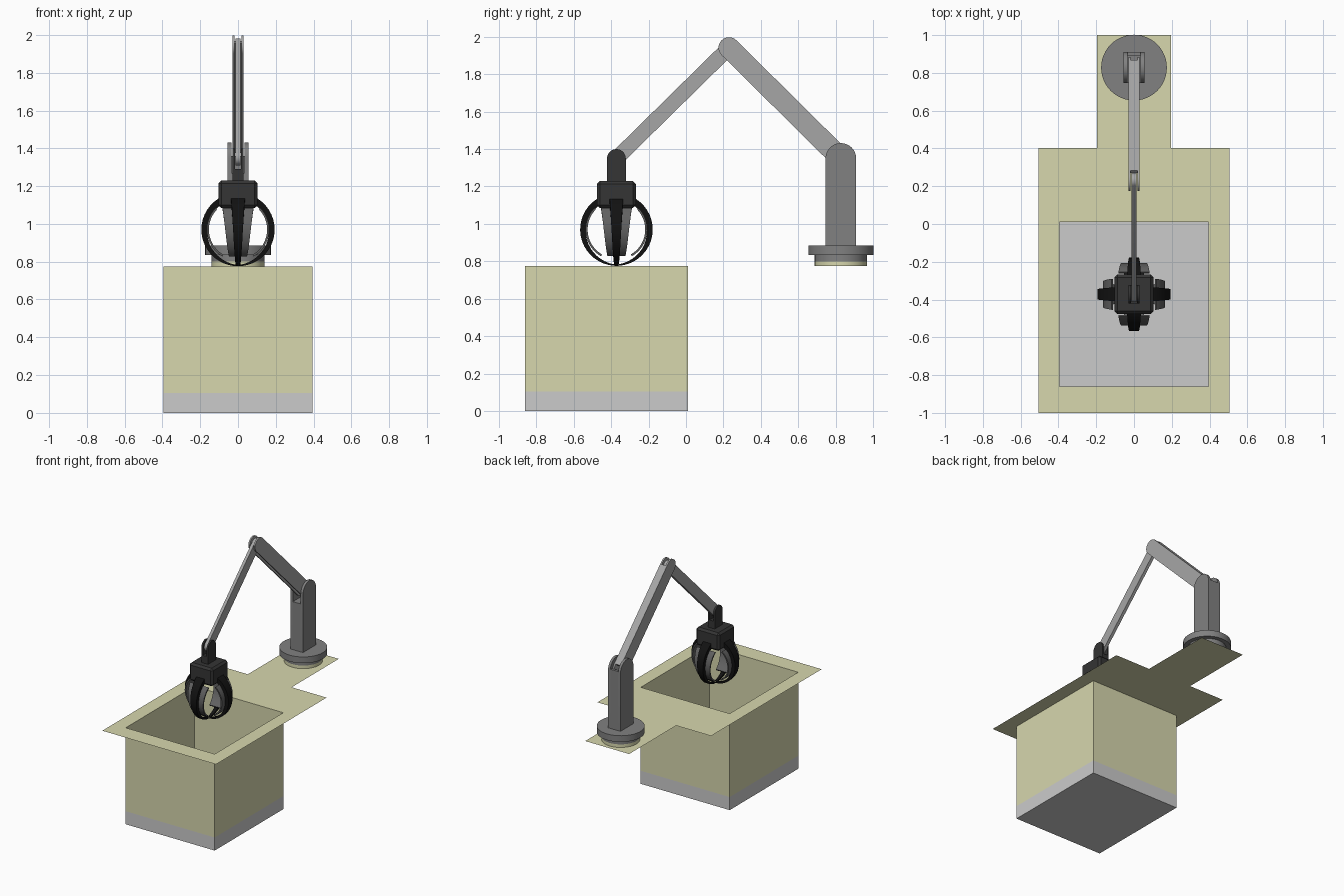
import bpy, bmesh, math
from mathutils import Vector

if "Cube" in bpy.data.objects:
    bpy.data.objects.remove(bpy.data.objects["Cube"])


def material(name, r, g, b):
    m = bpy.data.materials.new(name)
    m.diffuse_color = (r, g, b, 1)
    m.use_nodes = True
    m.node_tree.nodes["Principled BSDF"].inputs["Base Color"].default_value = m.diffuse_color
    return m


KHAKI = material("khaki", 0.68, 0.68, 0.42)
FLOOR = material("floor_grey", 0.55, 0.55, 0.55)
LIGHT = material("arm_light", 0.38, 0.38, 0.38)
MID = material("arm_mid", 0.22, 0.22, 0.22)
DARK = material("arm_dark", 0.035, 0.035, 0.035)
BLACK = material("claw_black", 0.006, 0.006, 0.006)
PAD = material("claw_grey", 0.12, 0.12, 0.12)


def finish(name, bm, mat, recalc=True):
    if recalc:
        bmesh.ops.recalc_face_normals(bm, faces=bm.faces)
    me = bpy.data.meshes.new(name)
    bm.to_mesh(me)
    bm.free()
    me.materials.append(mat)
    ob = bpy.data.objects.new(name, me)
    bpy.context.collection.objects.link(ob)
    return ob


def smooth(ob):
    bpy.ops.object.select_all(action='DESELECT')
    ob.select_set(True)
    bpy.context.view_layer.objects.active = ob
    bpy.ops.object.shade_smooth_by_angle(angle=math.radians(35))


def prism(bm, pts, x0, x1):
    """Extrude a (y, z) outline from x0 to x1."""
    a = [bm.verts.new((x0, y, z)) for y, z in pts]
    b = [bm.verts.new((x1, y, z)) for y, z in pts]
    bm.faces.new(a[::-1])
    bm.faces.new(b)
    for i in range(len(a)):
        j = (i + 1) % len(a)
        bm.faces.new((a[i], a[j], b[j], b[i]))


def rect(y0, y1, z0, z1):
    return [(y0, z0), (y1, z0), (y1, z1), (y0, z1)]


def placed(pts, p0, p1):
    """Move (across, along) points onto the line from p0 to p1."""
    u = (Vector(p1) - Vector(p0)).normalized()
    v = Vector((u.y, -u.x))
    return [tuple(Vector(p0) + v * a + u * l) for a, l in pts]


def slot_end(r, l0, l1, round_start=False, n=16):
    """Strip of half-width r with a round end, or two."""
    pts = [(r * math.cos(math.pi * i / n), l1 + r * math.sin(math.pi * i / n)) for i in range(n + 1)]
    if round_start:
        pts += [(-r * math.cos(math.pi * i / n), l0 - r * math.sin(math.pi * i / n)) for i in range(n + 1)]
    else:
        pts += [(-r, l0), (r, l0)]
    return pts


def cheeks(bm, pts, inner, outer):
    prism(bm, pts, -outer, -inner)
    prism(bm, pts, inner, outer)


# Pit: floor, low grey band, khaki walls
PX, PY0, PY1, TOP, BAND = 0.395, -0.86, 0.01, 0.775, 0.105
corners = [(-PX, PY0), (PX, PY0), (PX, PY1), (-PX, PY1)]


def walls(bm, z0, z1):
    for i in range(4):
        (ax, ay), (bx, by) = corners[i], corners[(i + 1) % 4]
        bm.faces.new([bm.verts.new(c) for c in
                      ((ax, ay, z0), (bx, by, z0), (bx, by, z1), (ax, ay, z1))])


bm = bmesh.new()
bm.faces.new([bm.verts.new((x, y, 0)) for x, y in corners[::-1]])
walls(bm, 0, BAND)
finish("pit_floor", bm, FLOOR, False)
bm = bmesh.new()
walls(bm, BAND, TOP)
finish("pit_walls", bm, KHAKI, False)

# Deck sheet around the pit with the neck for the arm
bm = bmesh.new()
DX, NX, STEP = 0.505, 0.195, 0.403
for x0, x1, y0, y1 in ((-DX, DX, -1, PY0), (-DX, -PX, PY0, PY1), (PX, DX, PY0, PY1),
                       (-DX, DX, PY1, STEP), (-NX, NX, STEP, 1)):
    bm.faces.new([bm.verts.new((x, y, TOP)) for x, y in ((x0, y0), (x1, y0), (x1, y1), (x0, y1))])
finish("deck", bm, KHAKI, False)

# Turntable
BY = 0.828
for name, r, z0, z1, mat in (("base_plinth", 0.14, TOP, 0.80, KHAKI),
                             ("base_collar", 0.14, 0.80, 0.835, MID),
                             ("turntable", 0.174, 0.835, 0.885, MID)):
    bpy.ops.mesh.primitive_cylinder_add(vertices=48, radius=r, depth=z1 - z0,
                                        location=(0, BY, (z0 + z1) / 2))
    ob = bpy.context.object
    ob.name = name
    ob.data.materials.append(mat)
    smooth(ob)

# Joint positions in (y, z)
CY = -0.372
SHOULDER, ELBOW, WRIST = (BY, 1.35), (0.23, 1.942), (CY, 1.35)

# Column with forked top
bm = bmesh.new()
prism(bm, rect(BY - 0.082, BY + 0.082, 0.885, 1.27), -0.035, 0.035)
cheeks(bm, placed(slot_end(0.082, 0, 1.35 - 0.885), (BY, 0.885), SHOULDER), 0.035, 0.055)
prism(bm, rect(BY + 0.062, BY + 0.082, 1.27, 1.36), -0.035, 0.035)
smooth(finish("column", bm, MID))

# Upper arm: channel open underneath
bm = bmesh.new()
L = (Vector(ELBOW) - Vector(SHOULDER)).length
cheeks(bm, placed(slot_end(0.056, 0, L, True), SHOULDER, ELBOW), 0.018, 0.03)
prism(bm, placed([(0.036, 0), (0.056, 0), (0.056, L - 0.02), (0.036, L - 0.02)],
                 SHOULDER, ELBOW), -0.018, 0.018)
smooth(finish("upper_arm", bm, LIGHT))

# Forearm
bm = bmesh.new()
L = (Vector(WRIST) - Vector(ELBOW)).length
prism(bm, placed(slot_end(0.04, 0, L, True), ELBOW, WRIST), -0.012, 0.012)
smooth(finish("forearm", bm, LIGHT))

# Wrist fork
bm = bmesh.new()
prism(bm, rect(CY - 0.05, CY + 0.05, 1.22, 1.29), -0.017, 0.017)
cheeks(bm, placed(slot_end(0.05, 0, 0.13), (CY, 1.22), WRIST), 0.017, 0.03)
smooth(finish("wrist", bm, DARK))

# Claw head
bpy.ops.mesh.primitive_cube_add(size=1, location=(0, CY, 1.157))
head = bpy.context.object
head.name = "claw_head"
head.scale = (0.208, 0.208, 0.145)
bpy.ops.object.transform_apply(location=False, rotation=False, scale=True)
head.data.materials.append(DARK)
bev = head.modifiers.new("chamfer", 'BEVEL')
bev.width, bev.segments = 0.016, 1


def arc_band(name, a0, a1, radius, thick, width, mat, turn, n=18):
    """Curved tapering bar swept round the claw centre."""
    bm = bmesh.new()
    rings = []
    for i in range(n + 1):
        s = i / n
        a = math.radians(a0 + (a1 - a0) * s)
        t = thick[0] + (thick[1] - thick[0]) * s * s
        w = width[0] + (width[1] - width[0]) * s
        rings.append([bm.verts.new((r * math.cos(a), y, r * math.sin(a)))
                      for r, y in ((radius, -w), (radius, w), (radius - t, w), (radius - t, -w))])
    for p, q in zip(rings, rings[1:]):
        for k in range(4):
            m = (k + 1) % 4
            bm.faces.new((p[k], p[m], q[m], q[k]))
    bm.faces.new(rings[0])
    bm.faces.new(rings[-1])
    ob = finish(name, bm, mat)
    ob.location = (0, CY, 0.97)
    ob.rotation_euler.z = turn
    smooth(ob)


# Four fingers: black outer rib and grey inner pad
for i in range(4):
    turn = i * math.pi / 2
    arc_band(f"finger_rib_{i + 1}", 66, -87, 0.194, (0.036, 0.007), (0.038, 0.010), BLACK, turn)
    arc_band(f"finger_pad_{i + 1}", 44, -60, 0.165, (0.011, 0.011), (0.082, 0.048), PAD, turn)
